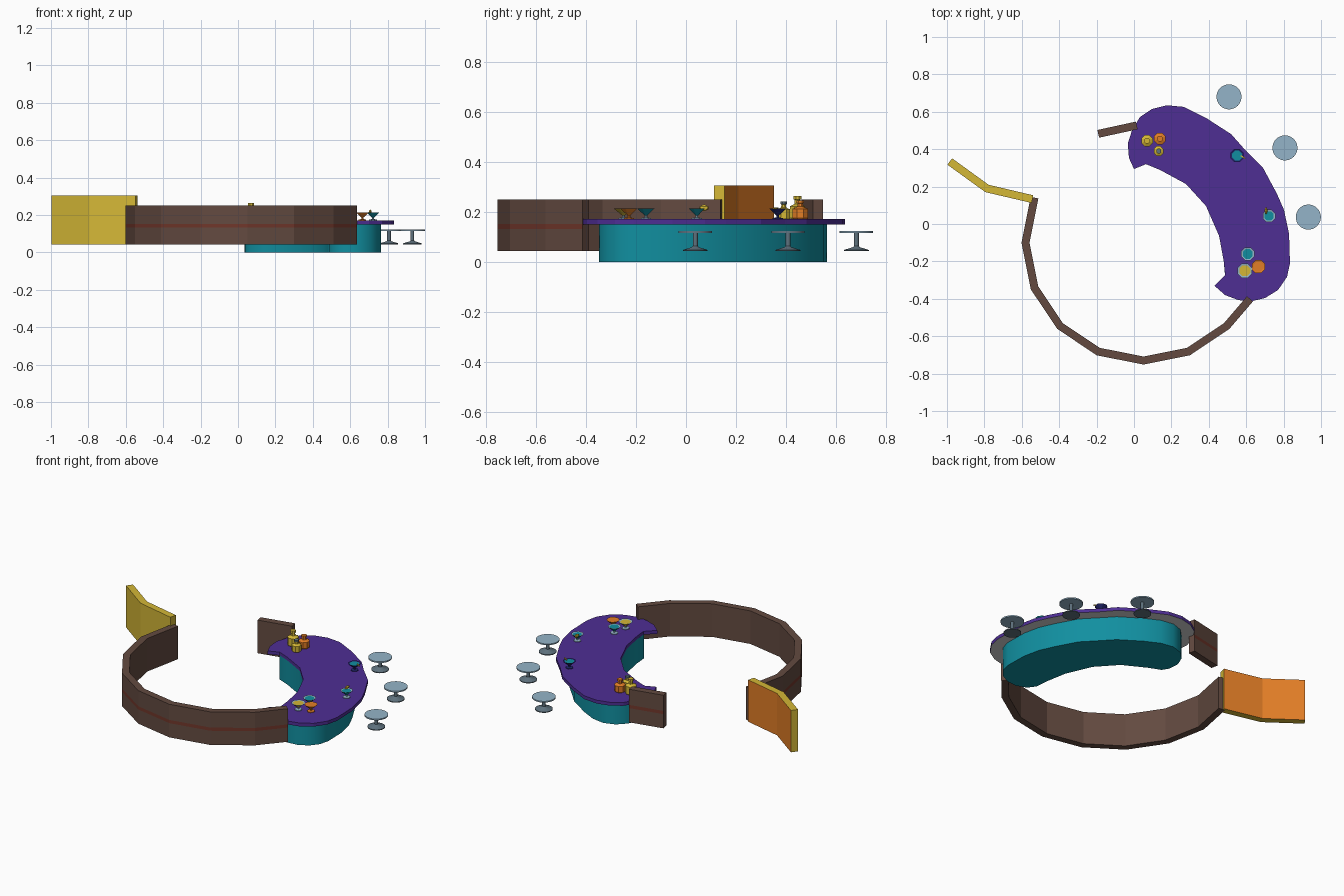
import bpy, bmesh, math
from mathutils import Vector

if "Cube" in bpy.data.objects:
    bpy.data.objects.remove(bpy.data.objects["Cube"])


def mat(name, r, g, b):
    m = bpy.data.materials.new(name)
    m.diffuse_color = [((c / 255 + 0.055) / 1.055) ** 2.4 for c in (r, g, b)] + [1]
    m.use_nodes = True
    m.node_tree.nodes["Principled BSDF"].inputs["Base Color"].default_value = m.diffuse_color
    return m


BROWN = mat("wall brown", 99, 74, 64)
RED = mat("stripe red", 112, 54, 42)
YELLOW = mat("yellow", 212, 183, 54)
ORANGE = mat("orange", 226, 126, 38)
TEAL = mat("teal", 17, 143, 160)
PURPLE = mat("purple", 78, 46, 148)
GREY = mat("light grey", 210, 210, 212)
BLUE = mat("pale steel blue", 148, 180, 200)
METAL = mat("dark steel", 95, 114, 126)
NAVY = mat("navy", 34, 38, 110)


def finish(name, bm, mats, smooth=None):
    bmesh.ops.remove_doubles(bm, verts=bm.verts, dist=1e-5)
    bmesh.ops.recalc_face_normals(bm, faces=bm.faces)
    me = bpy.data.meshes.new(name)
    bm.to_mesh(me)
    bm.free()
    for m in mats:
        me.materials.append(m)
    ob = bpy.data.objects.new(name, me)
    bpy.context.collection.objects.link(ob)
    if smooth:
        bpy.ops.object.select_all(action='DESELECT')
        ob.select_set(True)
        bpy.context.view_layer.objects.active = ob
        bpy.ops.object.shade_smooth_by_angle(angle=math.radians(smooth))
    return ob


def strip(name, pts, half, zs, mats, side, band=None):
    """Mitred upright panel along a path; one side (optionally one band) gets colour 1."""
    pts = [Vector(p) for p in pts]
    segs = [(b - a).normalized() for a, b in zip(pts, pts[1:])]
    bm = bmesh.new()
    rings = []
    for i, p in enumerate(pts):
        a, b = segs[max(i - 1, 0)], segs[min(i, len(segs) - 1)]
        t = (a + b).normalized()
        n = Vector((-t.y, t.x)) * half / t.dot(b)
        left = [bm.verts.new((*(p + n), z)) for z in zs]
        right = [bm.verts.new((*(p - n), z)) for z in zs]
        rings.append(left + right[::-1])
    k = len(zs)
    for r, s in zip(rings, rings[1:]):
        for j in range(2 * k):
            f = bm.faces.new((r[j], r[(j + 1) % (2 * k)], s[(j + 1) % (2 * k)], s[j]))
            on_left, on_right = j < k - 1, k <= j < 2 * k - 1
            level = j if on_left else 2 * k - 2 - j
            if (on_left if side == "left" else on_right) and band in (None, level):
                f.material_index = 1
    bm.faces.new(rings[0])
    bm.faces.new(rings[-1])
    return finish(name, bm, mats)


def slab(name, pts, z0, z1, mats, smooth=None):
    """Extruded outline; the underside takes the last colour."""
    bm = bmesh.new()
    f = bm.faces.new([bm.verts.new((x, y, z0)) for x, y in pts])
    up = bmesh.ops.extrude_face_region(bm, geom=[f], use_keep_orig=True)["geom"]
    bmesh.ops.translate(bm, vec=(0, 0, z1 - z0),
                        verts=[v for v in up if isinstance(v, bmesh.types.BMVert)])
    f.material_index = len(mats) - 1
    return finish(name, bm, mats, smooth)


def lathe(name, x, y, z, profile, n, mats, smooth=None):
    """Turned part: profile rows are (radius, height, colour of the next band)."""
    bm = bmesh.new()
    ring = lambda r, h: [bm.verts.new((x + r * math.cos((i + .5) * math.tau / n),
                                       y + r * math.sin((i + .5) * math.tau / n), z + h))
                         for i in range(n)]
    rows = [ring(r, h) for r, h, _ in profile]
    for a, b, (_, _, m) in zip(rows, rows[1:], profile):
        for i in range(n):
            j = (i + 1) % n
            bm.faces.new((a[i], a[j], b[j], b[i])).material_index = m
    bm.faces.new(rows[0][::-1]).material_index = profile[0][2]
    bm.faces.new(rows[-1]).material_index = profile[-1][2]
    return finish(name, bm, mats, smooth)


# round wall: sixteen-sided ring, open for the doorway and the counter
def ring_pt(deg):
    a = math.radians(deg)
    return (0.05 + 0.63 * math.cos(a), -0.1 + 0.63 * math.sin(a))


levels = [0.043, 0.132, 0.152, 0.25]
strip("round_wall", [ring_pt(157.5 + 22.5 * i) for i in range(8)] + [(0.62, -0.4)],
      0.021, levels, [BROWN, RED], "right", 1)
strip("short_wall", [(0.015, 0.527), ring_pt(112.5)], 0.021, levels,
      [BROWN, RED], "right", 1)

# flared entrance panel, yellow outside and orange inside
strip("entrance_panel", [(-0.985, 0.334), (-0.786, 0.19), (-0.543, 0.133)],
      0.021, [0.043, 0.305], [YELLOW, ORANGE], "left")

# counter: kidney-shaped top and set-back base
top = [(.43, -.33), (.487, -.273), (.48, -.2), (.455, -.064), (.385, .096), (.278, .214),
       (.139, .289), (.064, .32), (0, .294), (-.027, .353), (-.033, .43), (-.01, .503),
       (.032, .572), (.096, .615), (.176, .635), (.267, .626), (.385, .567), (.52, .48),
       (.594, .396), (.69, .3), (.765, .16), (.802, .075), (.829, -.053), (.834, -.21),
       (.818, -.283), (.77, -.353), (.70, -.396), (.62, -.415), (.556, -.406), (.487, -.38)]
slab("counter_top", top, 0.15, 0.171, [PURPLE, GREY])
base = [(.487, -.28), (.48, -.2), (.455, -.064), (.385, .096), (.278, .214), (.139, .289),
        (.064, .32), (.04, .36), (.035, .43), (.06, .49), (.11, .54), (.18, .563),
        (.26, .55), (.35, .505), (.48, .42), (.54, .355), (.63, .26), (.70, .13),
        (.74, .04), (.762, -.06), (.765, -.2), (.75, -.26), (.71, -.31), (.65, -.342),
        (.58, -.348), (.52, -.325)]
slab("counter_base", base, 0, 0.151, [TEAL], 40)

# bar stools
for i, (x, y) in enumerate([(.508, .68), (.807, .407), (.932, .037)]):
    lathe(f"stool_{i + 1}", x, y, 0.043,
          [(.05, 0, 1), (.05, .005, 1), (.014, .016, 1), (.01, .02, 1), (.01, .072, 0),
           (.067, .072, 0), (.067, .08, 0)], 28, [BLUE, METAL], 35)

# cocktail glasses: pale foot and stem, coloured bowl and drink
glasses = [("yellow", .593, -.25, .042, YELLOW, BLUE), ("orange", .665, -.228, .038, ORANGE, ORANGE),
           ("teal", .608, -.16, .038, TEAL, BLUE), ("light", .722, .043, .036, TEAL, BLUE),
           ("navy", .551, .366, .038, TEAL, NAVY)]
for name, x, y, r, drink, rim in glasses:
    lathe(f"{name}_glass", x, y, 0.171,
          [(.022, 0, 1), (.022, .004, 1), (.006, .007, 1), (.006, .015, 0 if rim != NAVY else 1),
           (r, .043, 1), (r * .75, .041, 0)], 8, [drink, rim])

# fruit garnish and straw
bm = bmesh.new()
bmesh.ops.create_icosphere(bm, subdivisions=1, radius=0.017)
bmesh.ops.scale(bm, vec=(.5, 1.2, .8), verts=bm.verts)
bmesh.ops.translate(bm, vec=(.706, .072, .216), verts=bm.verts)
finish("fruit_garnish", bm, [YELLOW])
strip("straw", [(.57, .366), (.595, .35)], .003, [.212, .217], [YELLOW], "none")

# bottles with shoulder, neck and cap
for name, x, y, r, h, body, cap in [("gold", .07, .445, .033, .092, YELLOW, YELLOW),
                                    ("amber", .138, .456, .033, .075, ORANGE, ORANGE),
                                    ("small", .132, .39, .028, .07, YELLOW, METAL)]:
    lathe(f"{name}_bottle", x, y, 0.171,
          [(r * .9, 0, 0), (r, .004, 0), (r, h * .55, 0), (r * .4, h * .66, 0),
           (r * .36, h * .84, 1), (r * .5, h * .86, 1), (r * .5, h, 1)], 8, [body, cap])
